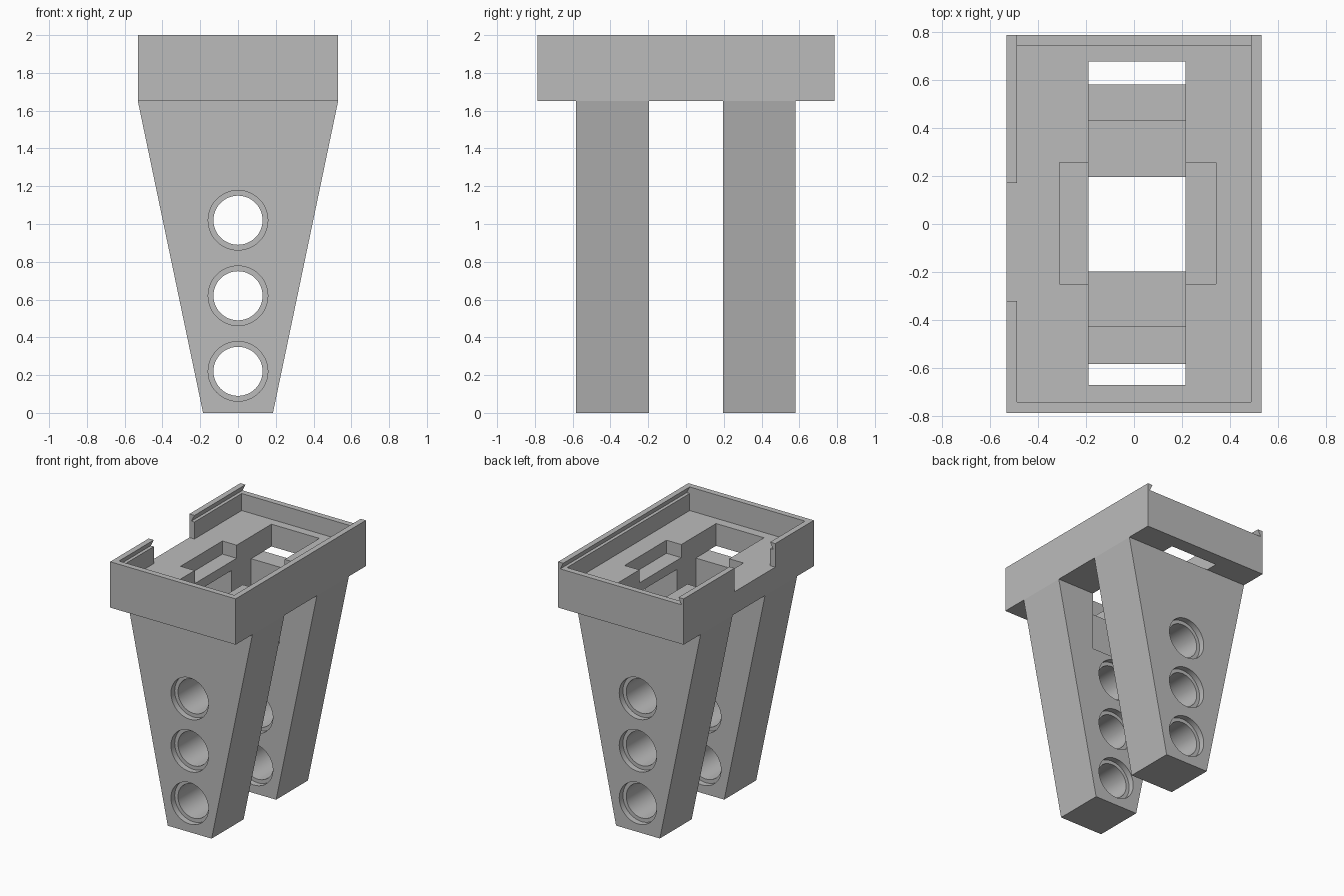
import bpy, bmesh, math
from mathutils import Matrix, Vector

if "Cube" in bpy.data.objects:
    bpy.data.objects.remove(bpy.data.objects["Cube"], do_unlink=True)

grey = bpy.data.materials.new("light_grey")
grey.use_nodes = True
grey.diffuse_color = (0.5, 0.5, 0.5, 1)
grey.node_tree.nodes["Principled BSDF"].inputs["Base Color"].default_value = (0.5, 0.5, 0.5, 1)


def finish(name, bm):
    bmesh.ops.recalc_face_normals(bm, faces=bm.faces)
    mesh = bpy.data.meshes.new(name)
    bm.to_mesh(mesh)
    bm.free()
    mesh.materials.append(grey)
    obj = bpy.data.objects.new(name, mesh)
    bpy.context.collection.objects.link(obj)
    return obj


def prism(name, profile, y0, y1):
    """Extrude an x-z outline along y."""
    bm = bmesh.new()
    face = bm.faces.new([bm.verts.new((x, y0, z)) for x, z in profile])
    ext = bmesh.ops.extrude_face_region(bm, geom=[face])
    verts = [g for g in ext["geom"] if isinstance(g, bmesh.types.BMVert)]
    bmesh.ops.translate(bm, verts=verts, vec=Vector((0, y1 - y0, 0)))
    return finish(name, bm)


def box(name, x0, x1, y0, y1, z0, z1):
    return prism(name, [(x0, z0), (x1, z0), (x1, z1), (x0, z1)], y0, y1)


def bore(radius, y0, y1, z):
    bm = bmesh.new()
    place = Matrix.Translation((0, (y0 + y1) / 2, z)) @ Matrix.Rotation(math.pi / 2, 4, "X")
    bmesh.ops.create_cone(bm, cap_ends=True, segments=48, radius1=radius,
                          radius2=radius, depth=y1 - y0, matrix=place)
    return finish("bore_cutter", bm)


def cut(obj, cutters):
    """Subtract each cutter, apply, then tidy up."""
    bpy.ops.object.select_all(action="DESELECT")
    bpy.context.view_layer.objects.active = obj
    obj.select_set(True)
    for c in cutters:
        c.hide_render = True
        mod = obj.modifiers.new("cut", "BOOLEAN")
        mod.operation = "DIFFERENCE"
        mod.solver = "EXACT"
        mod.object = c
        bpy.ops.object.modifier_apply(modifier=mod.name)
        bpy.data.objects.remove(c, do_unlink=True)
    bpy.ops.object.shade_smooth_by_angle(angle=math.radians(30))


W, L = 0.53, 0.785        # tray half width and half length
BASE, FLOOR, RIM, TOP = 1.65, 1.82, 1.95, 2.0
SLOT = (-0.19, 0.215)     # central slot in x

# Tray with sliding-lid groove, side gap, stepped pocket and through slot
tray = box("tray", -W, W, -L, L, BASE, TOP)
cut(tray, [
    box("cavity_cutter", -0.487, 0.487, -0.74, 0.74, FLOOR, 2.1),
    prism("groove_cutter", [(-0.512, RIM), (0.512, RIM), (0.487, TOP), (0.487, 2.1),
                            (-0.487, 2.1), (-0.487, TOP)], -0.74, 0.9),
    box("gap_cutter", -0.6, -0.45, -0.32, 0.17, FLOOR, 2.1),
    box("pocket_cutter", -0.31, 0.34, -0.25, 0.255, 1.72, 1.9),
    box("slot_cutter", *SLOT, -0.67, 0.675, 1.5, 1.9),
])

# Tapered legs with counterbored holes and a notch in the inner face
for name, y0, y1, n0, n1 in (("front_leg", -0.583, -0.197, -0.425, -0.1),
                             ("back_leg", 0.195, 0.58, 0.1, 0.43)):
    leg = prism(name, [(-0.185, 0), (0.185, 0), (W, BASE), (-W, BASE)], y0, y1)
    cutters = [box("notch_cutter", *SLOT, n0, n1, 1.2, 1.8)]
    for z in (0.22, 0.62, 1.02):
        cutters += [bore(0.13, y0 - 0.1, y1 + 0.1, z),
                    bore(0.158, y0 - 0.1, y0 + 0.045, z),
                    bore(0.158, y1 - 0.045, y1 + 0.1, z)]
    cut(leg, cutters)
